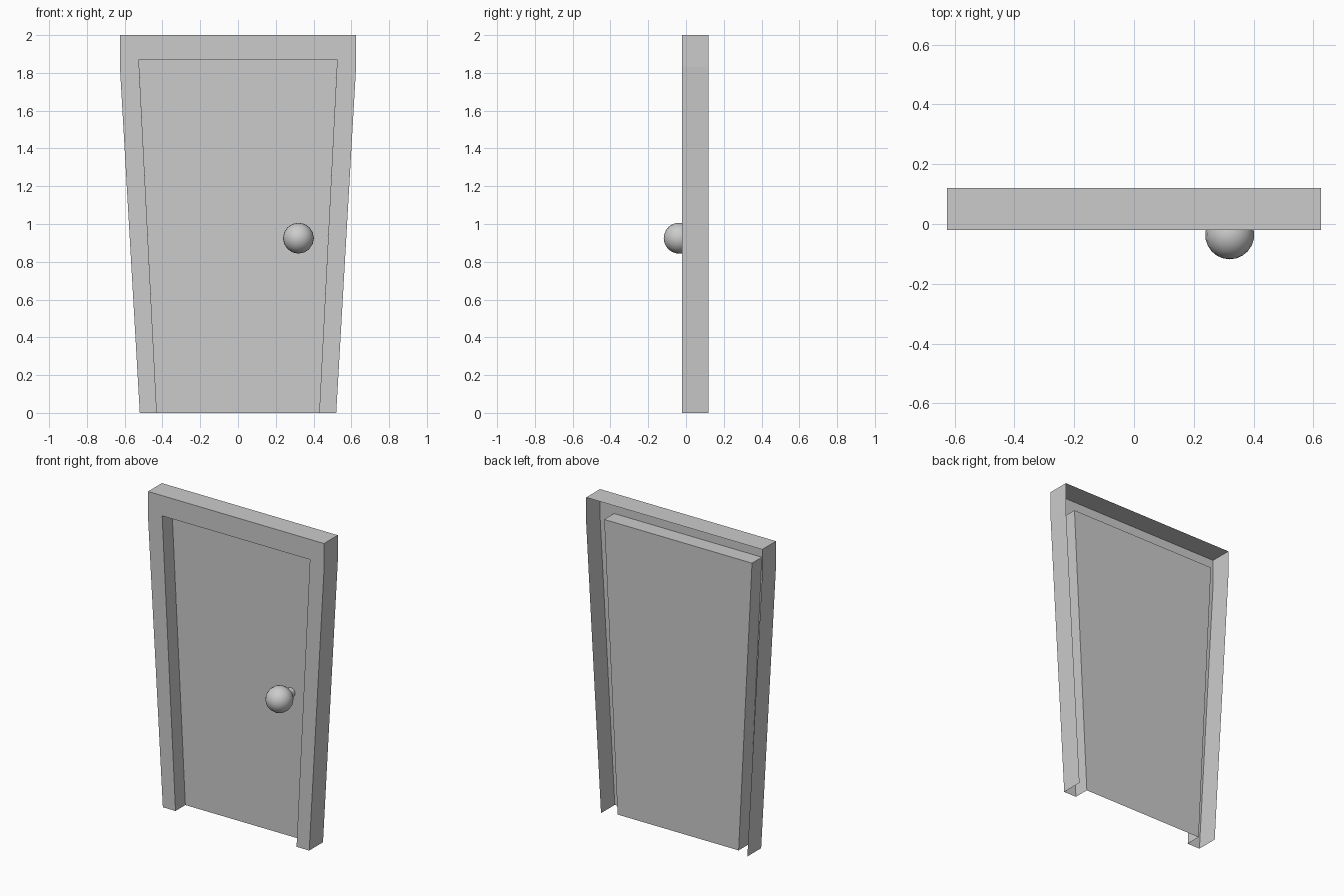
import bpy, bmesh, math
from mathutils import Matrix

if "Cube" in bpy.data.objects:
    bpy.data.objects.remove(bpy.data.objects["Cube"])

FRONT, PANEL, BACK = -0.02, 0.08, 0.12
# half profiles (x, z), bottom to top
OUTER = [(0.52, 0), (0.625, 1.83), (0.625, 2.0)]
INNER = [(0.43, 0), (0.5215, 1.8), (0.525, 1.87)]


def arch(half, y):
    """Mirror a half profile into a path: up the right side, down the left."""
    return [(x, y, z) for x, z in half] + [(-x, y, z) for x, z in reversed(half)]


def finish(bm, name):
    me = bpy.data.meshes.new(name)
    bm.to_mesh(me)
    bm.free()
    ob = bpy.data.objects.new(name, me)
    bpy.context.collection.objects.link(ob)
    return ob


# Frame: open-backed casing lofted outer wall -> front -> inner reveal
bm = bmesh.new()
rings = [[bm.verts.new(p) for p in arch(h, y)]
         for h, y in ((OUTER, BACK), (OUTER, FRONT), (INNER, FRONT), (INNER, PANEL))]
for a, b in zip(rings, rings[1:]):
    for i in range(len(a) - 1):
        bm.faces.new((a[i], a[i + 1], b[i + 1], b[i]))
finish(bm, "door_frame")

# Door panel: closes the back of the reveal
bm = bmesh.new()
bm.faces.new([bm.verts.new(p) for p in arch([INNER[0], INNER[-1]], PANEL)])
finish(bm, "door_panel")

# Knob: ball on a short stem, turned around the y axis
KX, KY, KZ, R, STEM, SEG = 0.32, -0.036, 0.925, 0.082, 0.03, 16
bm = bmesh.new()
end = math.pi - math.asin(STEM / R)
profile = [(R * math.sin(end * i / 10), KY - R * math.cos(end * i / 10)) for i in range(11)]
profile.append((STEM, PANEL))
verts = [bm.verts.new((r, y, 0)) for r, y in profile]
edges = [bm.edges.new(p) for p in zip(verts, verts[1:])]
bmesh.ops.spin(bm, geom=verts + edges, cent=(0, 0, 0), axis=(0, 1, 0),
               angle=2 * math.pi, steps=SEG, use_duplicate=False)
bmesh.ops.remove_doubles(bm, verts=bm.verts[:], dist=1e-4)
bmesh.ops.recalc_face_normals(bm, faces=bm.faces[:])
bmesh.ops.transform(bm, matrix=Matrix.Translation((KX, 0, KZ)), verts=bm.verts[:])
knob = finish(bm, "door_knob")
bpy.context.view_layer.objects.active = knob
knob.select_set(True)
bpy.ops.object.shade_smooth_by_angle(angle=math.radians(40))
